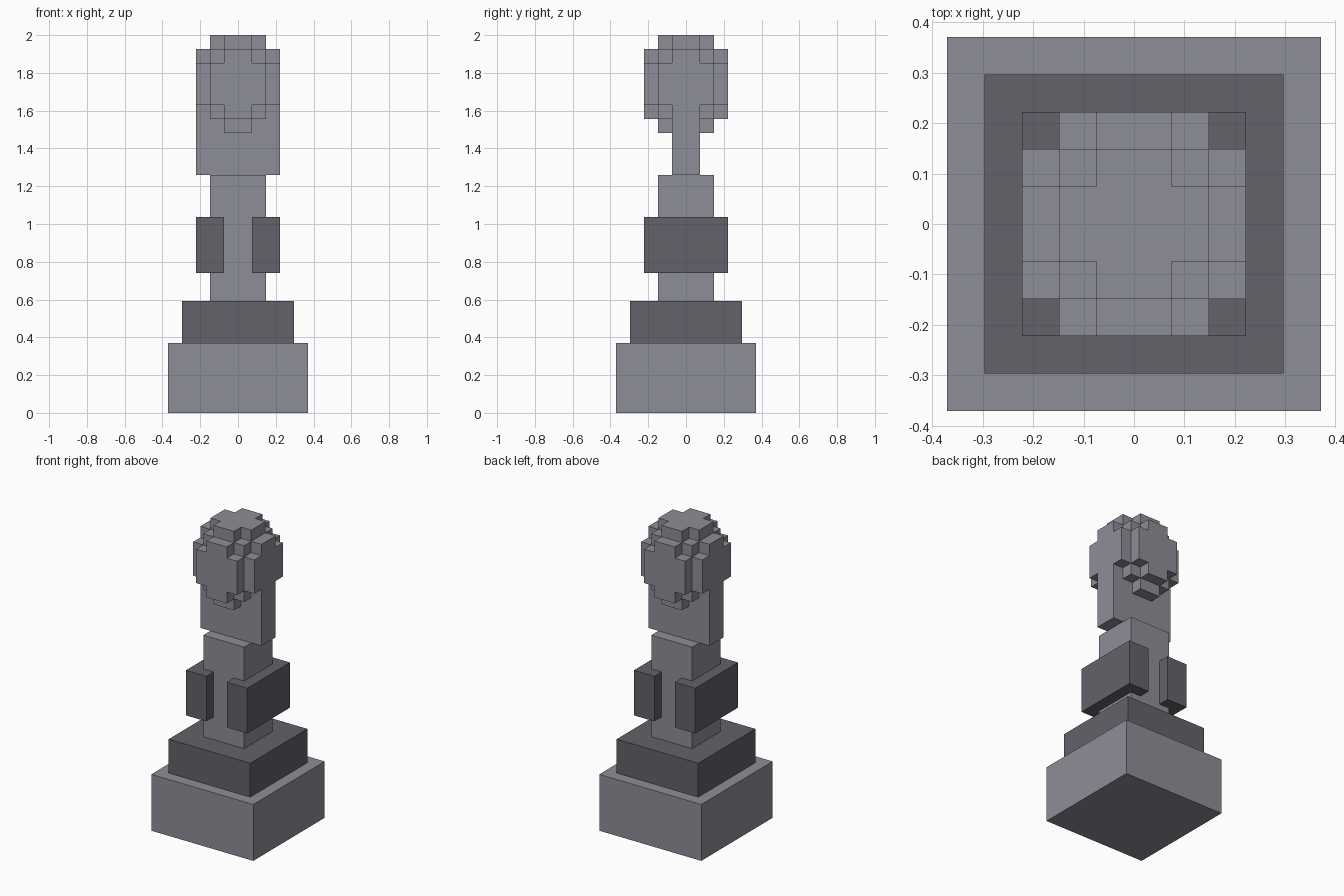
import bpy
import bmesh
import math
from mathutils import Vector

if "Cube" in bpy.data.objects:
    bpy.data.objects.remove(bpy.data.objects["Cube"], do_unlink=True)

U = 2 / 27  # one block unit


def material(name, rgb):
    mat = bpy.data.materials.new(name)
    mat.use_nodes = True
    mat.diffuse_color = (*rgb, 1)
    bsdf = mat.node_tree.nodes["Principled BSDF"]
    bsdf.inputs["Base Color"].default_value = (*rgb, 1)
    bsdf.inputs["Roughness"].default_value = 0.9
    return mat


LIGHT = material("light_stone", (0.270, 0.268, 0.310))
DARK = material("dark_stone", (0.122, 0.122, 0.142))


def finish(name, bm, mat):
    mesh = bpy.data.meshes.new(name)
    bm.to_mesh(mesh)
    bm.free()
    mesh.materials.append(mat)
    obj = bpy.data.objects.new(name, mesh)
    bpy.context.collection.objects.link(obj)
    return obj


def block(name, mat, x, y, z):
    """Box from (min, max) ranges in block units."""
    bm = bmesh.new()
    bmesh.ops.create_cube(bm, size=1)
    for v in bm.verts:
        v.co = Vector([U * (r[0] if c < 0 else r[1])
                       for c, r in zip(v.co, (x, y, z))])
    return finish(name, bm, mat)


# Stepped pedestal
block("base", LIGHT, (-5, 5), (-5, 5), (0, 5))
block("plinth", DARK, (-4, 4), (-4, 4), (5, 8))

# Column with a dark block clasped to each side
block("column", LIGHT, (-2, 2), (-2, 2), (8, 17))
block("left_side_block", DARK, (1, 3), (-3, 3), (10, 14))
block("right_side_block", DARK, (-3, -1), (-3, 3), (10, 14))

# Thin slab carrying the ball
block("neck_slab", LIGHT, (-3, 3), (-1, 1), (17, 21))


# Stepped ball: a cell is solid when its three shell numbers sum to six or less
def solid(c):
    shells = (math.ceil(abs(c[0])), math.ceil(abs(c[1])), max(1, abs(c[2])))
    return max(shells) <= 3 and sum(shells) <= 6


bm = bmesh.new()
steps = [i + 0.5 for i in range(-3, 3)]
for cell in [Vector((x, y, z)) for x in steps for y in steps for z in range(-3, 4)]:
    if not solid(cell):
        continue
    for axis in range(3):
        for sign in (-1, 1):
            n = Vector((0, 0, 0))
            n[axis] = sign
            if solid(cell + n):
                continue
            # Outward quad on the exposed side of the cell
            a = Vector((0, 0, 0))
            a[(axis + 1) % 3] = 0.5
            b = n.cross(a)
            centre = cell + n / 2 + Vector((0, 0, 23.5))
            corners = (-a - b, a - b, a + b, b - a)
            bm.faces.new([bm.verts.new((centre + k) * U) for k in corners])
bmesh.ops.remove_doubles(bm, verts=bm.verts, dist=U * 0.01)
bmesh.ops.dissolve_limit(bm, angle_limit=0.01, verts=bm.verts, edges=bm.edges)
finish("ball_head", bm, LIGHT)
